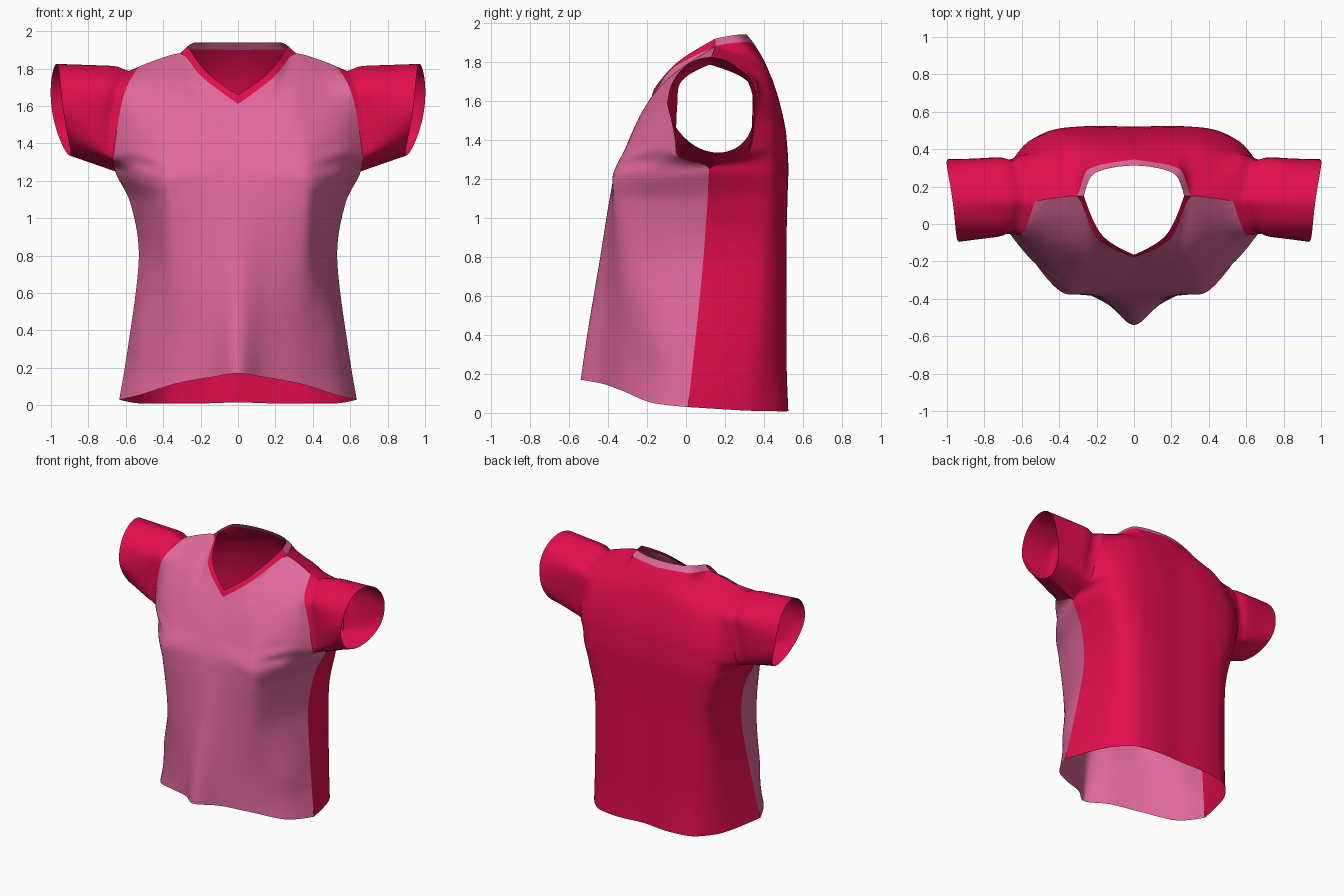
import bpy, math
from mathutils import Vector

if "Cube" in bpy.data.objects:
    bpy.data.objects.remove(bpy.data.objects["Cube"])

SUB = 10  # samples per control segment


def material(name, rgb):
    m = bpy.data.materials.new(name)
    m.diffuse_color = (*rgb, 1)
    m.use_nodes = True
    m.node_tree.nodes["Principled BSDF"].inputs["Base Color"].default_value = m.diffuse_color
    return m


crimson = material("crimson_cloth", (0.76, 0.004, 0.075))
pink = material("pink_cloth", (0.74, 0.14, 0.33))


def spline(pts, flat=0.0):
    """Overshoot-free cubic through pts; flat levels the start tangent in y and z."""
    p = [Vector(q) for q in pts]
    d = [b - a for a, b in zip(p, p[1:])]
    tan = [Vector((0, 0, 0)) for _ in p]
    for k in range(3):
        for i in range(1, len(p) - 1):
            a, b = d[i - 1][k], d[i][k]
            tan[i][k] = 2 * a * b / (a + b) if a * b > 0 else 0
        tan[0][k] = (1.5 * d[0][k] - 0.5 * tan[1][k]) * ((1 - flat) if k else 1)
        tan[-1][k] = 1.5 * d[-1][k] - 0.5 * tan[-2][k]
    out = []
    for i in range(len(d)):
        for s in range(SUB):
            t = s / SUB
            out.append(p[i] * (2*t**3 - 3*t*t + 1) + tan[i] * (t**3 - 2*t*t + t)
                       + p[i+1] * (3*t*t - 2*t**3) + tan[i+1] * (t**3 - t*t))
    return out + [p[-1]]


def panel(columns):
    """Grid of points from vertical profiles: fine rows running centre to side."""
    cols = [spline(c) for c in columns]
    n = len(cols[0])
    return [spline([c[i] for c in cols], min(1, (n - 1 - i) / 12)) for i in range(n)]


def bump(p, x, z, rx, rz):
    return math.exp(-((p.x - x) / rx) ** 2 - ((p.z - z) / rz) ** 2)


def cloth(name, grid, mat, tube=False):
    """Mesh from a point grid, mirrored in x and facing outward."""
    verts, faces, seen = [], [], {}

    def vid(p):
        key = tuple(round(c, 5) + 0.0 for c in p)
        if key not in seen:
            seen[key] = len(verts)
            verts.append(Vector(p))
        return seen[key]

    for side in (1, -1):
        g = [[vid((p.x * side, p.y, p.z)) for p in row] for row in grid]
        for r0, r1 in zip(g, g[1:]):
            for j in range(len(r0) - 1):
                f = list(dict.fromkeys((r0[j], r0[j+1], r1[j+1], r1[j])))
                if len(f) < 3:
                    continue
                c = sum((verts[k] for k in f), Vector()) / len(f)
                nrm = (verts[f[1]] - verts[f[0]]).cross(verts[f[-1]] - verts[f[0]])
                ref = Vector((c.x, 0.12, 1.56)) if tube else Vector((0, 0.1, min(c.z, 1.2)))
                faces.append(f if nrm.dot(c - ref) >= 0 else f[::-1])
    me = bpy.data.meshes.new(name)
    me.from_pydata([tuple(v) for v in verts], [], faces)
    me.polygons.foreach_set("use_smooth", [True] * len(me.polygons))
    me.materials.append(mat)
    ob = bpy.data.objects.new(name, me)
    bpy.context.collection.objects.link(ob)
    return ob


# Shared side seam, and the two halves of the armhole above it
side_seam = [(.635, .01, .03), (.59, .04, .3), (.53, .09, .8), (.575, .11, 1.08), (.655, .12, 1.25)]
tip = (.53, .12, 1.81)
front_edge = side_seam + [(.665, -.05, 1.33), (.61, -.06, 1.66), tip]
back_edge = side_seam + [(.66, .32, 1.33), (.595, .37, 1.66), tip]
neck, shoulder = (.312, .15, 1.88), (.42, .14, 1.852)

# Front panel: vertical profiles from centre to side
front_cols = [
    [(0, -.54, .17), (0, -.51, .38), (0, -.44, .8), (0, -.395, 1.08),
     (0, -.368, 1.22), (0, -.31, 1.36), (0, -.24, 1.5), (0, -.18, 1.61)],
    [(.14, -.43, .15), (.15, -.42, .37), (.16, -.40, .8), (.17, -.385, 1.08),
     (.17, -.37, 1.22), (.16, -.31, 1.36), (.17, -.215, 1.56), (.195, -.08, 1.758)],
    [(.33, -.33, .115), (.36, -.30, .35), (.36, -.335, .8), (.355, -.37, 1.08),
     (.345, -.377, 1.2), (.33, -.31, 1.36), (.33, -.12, 1.68), neck],
    [(.54, -.165, .05), (.54, -.12, .3), (.455, -.15, .8), (.475, -.19, 1.08),
     (.52, -.215, 1.22), (.53, -.20, 1.36), (.50, -.08, 1.66), shoulder],
    front_edge]
front = panel(front_cols)
for row in front[:-1]:
    for p in row[1:-1]:  # underarm creases
        p.y += 0.01 * math.sin(p.z * 55 - p.x * 12) * bump(p, .5, 1.31, .09, .08)
cloth("shirt_front", front, pink)

# Back panel
back_cols = [
    [(0, .515, .015), (0, .51, .35), (0, .51, .8), (0, .515, 1.08),
     (0, .52, 1.25), (0, .51, 1.42), (0, .43, 1.74), (0, .345, 1.90)],
    [(.18, .525, .01), (.17, .515, .35), (.17, .515, .8), (.17, .52, 1.08),
     (.18, .525, 1.25), (.18, .515, 1.42), (.19, .43, 1.74), (.245, .292, 1.902)],
    [(.36, .505, .008), (.34, .495, .33), (.34, .50, .8), (.35, .51, 1.08),
     (.37, .515, 1.25), (.37, .505, 1.41), (.35, .415, 1.73), neck],
    [(.52, .365, .01), (.505, .375, .3), (.485, .40, .8), (.52, .43, 1.08),
     (.55, .445, 1.25), (.55, .45, 1.38), (.50, .375, 1.69), shoulder],
    back_edge]
back = panel(back_cols)
cloth("shirt_back", back, crimson)


# Neckband: strips from the panel necklines to the inner collar edge
def band(name, outer, inner, mat):
    cloth(name, [[o.lerp(i, t) for o, i in zip(outer, inner)] for t in (0, .5, 1)], mat)


collar_side = (.268, .15, 1.92)
band("neckband_front", front[-1][:2*SUB+1],
     spline([(0, -.165, 1.66), (.17, -.06, 1.785), collar_side]), crimson)
band("neckband_back", back[-1][:2*SUB+1],
     spline([(0, .312, 1.94), (.215, .268, 1.94), collar_side], 1), pink)

# Sleeves: loft from the armhole loop to a slanted cuff
a = [r[-1] for r in front[4*SUB:]]
b = [r[-1] for r in back[4*SUB:]]
armhole = a + b[-2::-1]
n = len(armhole) - 1
cuff = []
for i in range(n + 1):
    t = 2 * math.pi * i / n
    s, c = math.sin(t), math.cos(t)
    cuff.append(Vector((.965 - .035*c - .03*c*c - .03*s,
                        .125 - .22*s + .04*max(c, 0), 1.58 - .245*c)))
rings = []
for k in range(17):
    t = k / 16
    ring = []
    for p, q in zip(armhole, cuff):
        v = p.lerp(q, t)
        axis = Vector((v.x, .13, 1.56))
        top = max(0, min(1, (v.z - 1.3) / .3))  # only the upper cap dips in
        pinch = .10 * top * math.exp(-((t - .12) / .1) ** 2) * min(1, t * 12)
        ring.append(v.lerp(axis, pinch))
    rings.append(ring)
cloth("sleeves", rings, crimson, tube=True)
